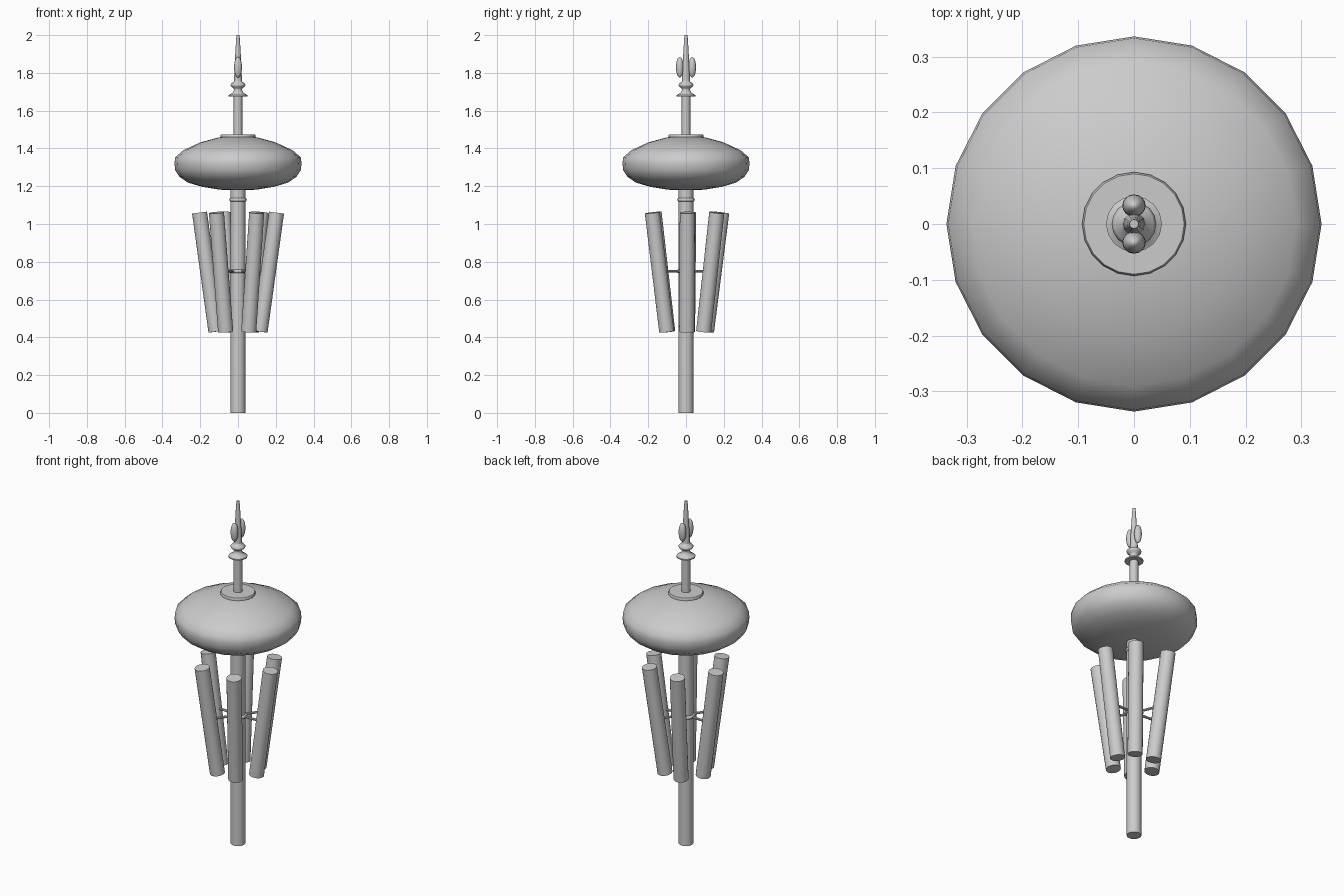
import bpy
from math import sin, cos, pi, radians
from mathutils import Vector

if "Cube" in bpy.data.objects:
    bpy.data.objects.remove(bpy.data.objects["Cube"])


def smooth(ob, name, angle=35):
    ob.name = name
    bpy.ops.object.select_all(action='DESELECT')
    ob.select_set(True)
    bpy.context.view_layer.objects.active = ob
    bpy.ops.object.shade_smooth_by_angle(angle=radians(angle))
    return ob


def lathe(name, profile, sides=20, angle=35):
    """Spin (radius, z) points around the z axis; radius 0 makes a pole."""
    verts, rings, faces = [], [], []
    for r, z in profile:
        n = 1 if r == 0 else sides
        rings.append([len(verts) + i for i in range(n)])
        verts += [(r * cos(2 * pi * i / sides), r * sin(2 * pi * i / sides), z) for i in range(n)]
    for a, b in zip(rings, rings[1:]):
        for i in range(sides):
            j = (i + 1) % sides
            f = [a[i % len(a)], a[j % len(a)], b[j % len(b)], b[i % len(b)]]
            faces.append(list(dict.fromkeys(f)))
    mesh = bpy.data.meshes.new(name)
    mesh.from_pydata(verts, [], faces)
    ob = bpy.data.objects.new(name, mesh)
    bpy.context.collection.objects.link(ob)
    return smooth(ob, name, angle)


def rod(name, a, b, radius, sides=20):
    """Closed cylinder between two points."""
    a, b = Vector(a), Vector(b)
    d = b - a
    bpy.ops.mesh.primitive_cylinder_add(vertices=sides, radius=radius, depth=d.length,
                                        location=(a + b) / 2,
                                        rotation=d.to_track_quat('Z', 'Y').to_euler())
    return smooth(bpy.context.object, name)


def ring(name, z, major, minor):
    bpy.ops.mesh.primitive_torus_add(location=(0, 0, z), major_radius=major, minor_radius=minor,
                                     major_segments=24, minor_segments=8)
    return smooth(bpy.context.object, name, 60)


# main pole and its collars
rod("pole", (0, 0, 0), (0, 0, 1.25), 0.039)
ring("upper_collar", 1.128, 0.037, 0.01)
ring("spoke_collar", 0.75, 0.04, 0.01)

# flattened round drum with a cap plate
lathe("drum", [(0, 1.177), (0.1, 1.182), (0.19, 1.197), (0.265, 1.219), (0.31, 1.25),
               (0.333, 1.285), (0.336, 1.32), (0.333, 1.352), (0.29, 1.39), (0.2, 1.432),
               (0.1, 1.459), (0, 1.464)], angle=60)
lathe("cap_plate", [(0, 1.45), (0.09, 1.45), (0.093, 1.456), (0.093, 1.468),
                    (0.09, 1.474), (0, 1.474)])

# upper rod
rod("upper_rod", (0, 0, 1.45), (0, 0, 1.7), 0.023, 16)

# turned finial and spike
lathe("finial", [(0, 1.675), (0.05, 1.675), (0.05, 1.682), (0.03, 1.693), (0.021, 1.71),
                 (0.024, 1.72), (0.037, 1.728), (0.04, 1.737), (0.035, 1.745), (0.022, 1.753),
                 (0.019, 1.765), (0, 1.765)], 16, 50)
lathe("spike", [(0, 1.75), (0.021, 1.75), (0.019, 1.82), (0.015, 1.89), (0.013, 1.93),
                (0.009, 1.99), (0.008, 2.0), (0, 2.0)], 12, 50)
for side, y in (("front", -0.033), ("back", 0.033)):
    bpy.ops.mesh.primitive_uv_sphere_add(segments=16, ring_count=10, radius=1, location=(0, y, 1.83))
    bpy.context.object.scale = (0.021, 0.02, 0.055)
    smooth(bpy.context.object, side + "_bud", 60)

# ring of leaning tubes, each joined to the pole by a thin spoke
for i, deg in enumerate((2, 53, 112, 176, 236, 299)):
    d = Vector((cos(radians(deg)), sin(radians(deg)), 0))
    rod(f"tube_{i + 1}", d * 0.117 + Vector((0, 0, 0.43)), d * 0.204 + Vector((0, 0, 1.06)), 0.04)
    rod(f"spoke_{i + 1}", d * 0.03 + Vector((0, 0, 0.75)), d * 0.15 + Vector((0, 0, 0.75)), 0.007, 8)
